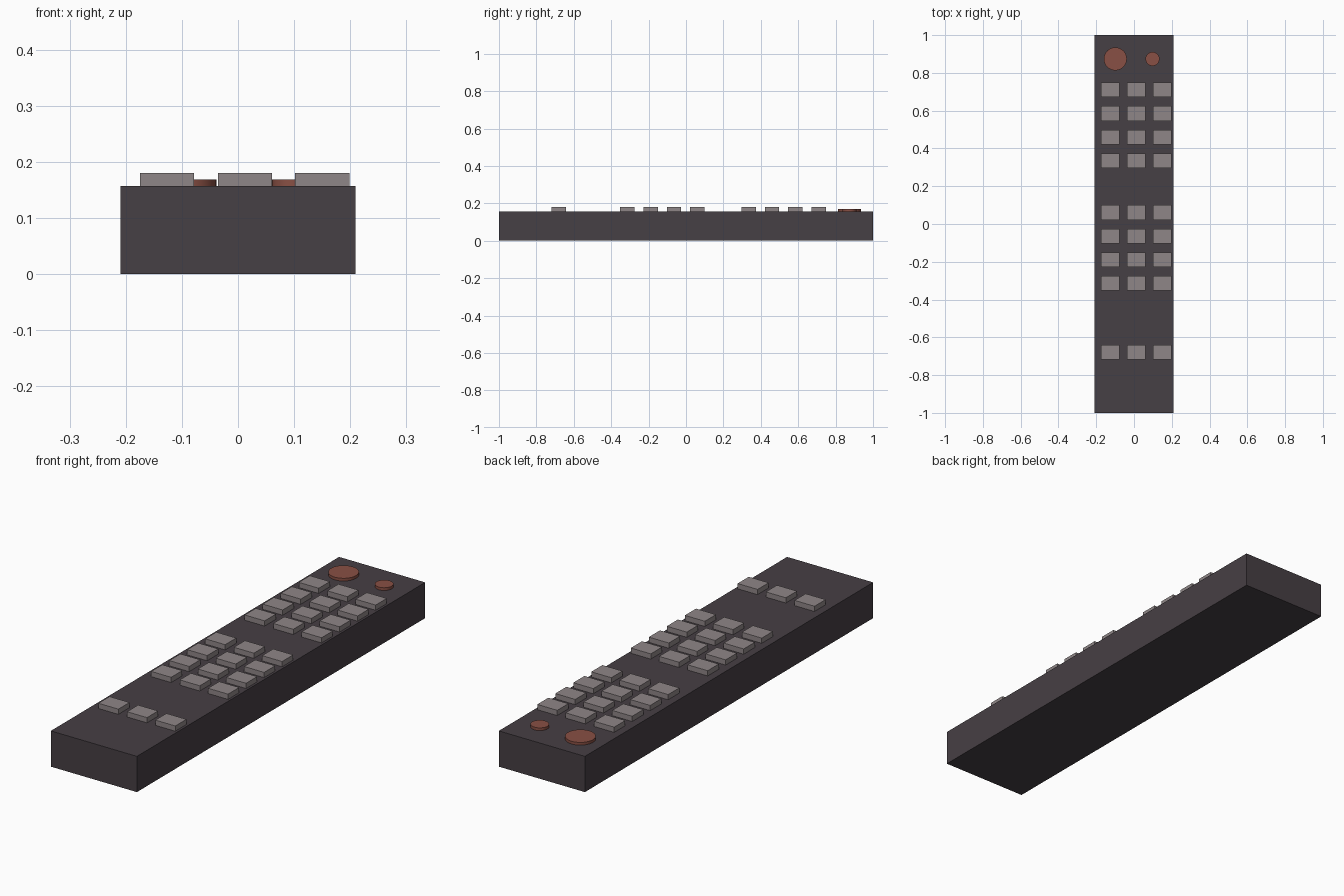
import bpy, math

if "Cube" in bpy.data.objects:
    bpy.data.objects.remove(bpy.data.objects["Cube"])


def material(name, rgb):
    m = bpy.data.materials.new(name)
    m.diffuse_color = (*rgb, 1)
    m.use_nodes = True
    m.node_tree.nodes["Principled BSDF"].inputs["Base Color"].default_value = m.diffuse_color
    return m


CHARCOAL = material("charcoal", (0.062, 0.050, 0.058))
GREY = material("button grey", (0.275, 0.24, 0.245))
RED = material("dull red", (0.25, 0.08, 0.058))


def box(name, x, y, z0, z1, sx, sy, mat):
    bpy.ops.mesh.primitive_cube_add(size=1, location=(x, y, (z0 + z1) / 2))
    ob = bpy.context.object
    ob.name = name
    ob.scale = (sx, sy, z1 - z0)
    bpy.ops.object.transform_apply(location=False, rotation=False, scale=True)
    ob.data.materials.append(mat)
    return ob


def disc(name, x, y, r, z0, z1, mat):
    bpy.ops.mesh.primitive_cylinder_add(vertices=32, radius=r, depth=z1 - z0,
                                        location=(x, y, (z0 + z1) / 2))
    ob = bpy.context.object
    ob.name = name
    ob.data.materials.append(mat)
    bpy.ops.object.shade_smooth_by_angle(angle=math.radians(30))
    return ob


TOP = 0.157

# Remote control casing
box("casing", 0, 0, 0, TOP, 0.418, 2.0, CHARCOAL)

# Rectangular keys: two blocks of four rows and one lone row
rows = [0.71 - 0.125 * i for i in range(4)]
rows += [0.061 - 0.125 * i for i in range(4)]
rows.append(-0.68)
for r, y in enumerate(rows):
    for c, x in enumerate((-0.1265, 0.0125, 0.15)):
        box(f"key_{r + 1}_{c + 1}", x, y, TOP - 0.01, 0.18, 0.097, 0.077, GREY)

# Round buttons at the far end
disc("large_round_button", -0.099, 0.874, 0.061, TOP - 0.01, 0.169, RED)
disc("small_round_button", 0.098, 0.874, 0.037, TOP - 0.01, 0.169, RED)
